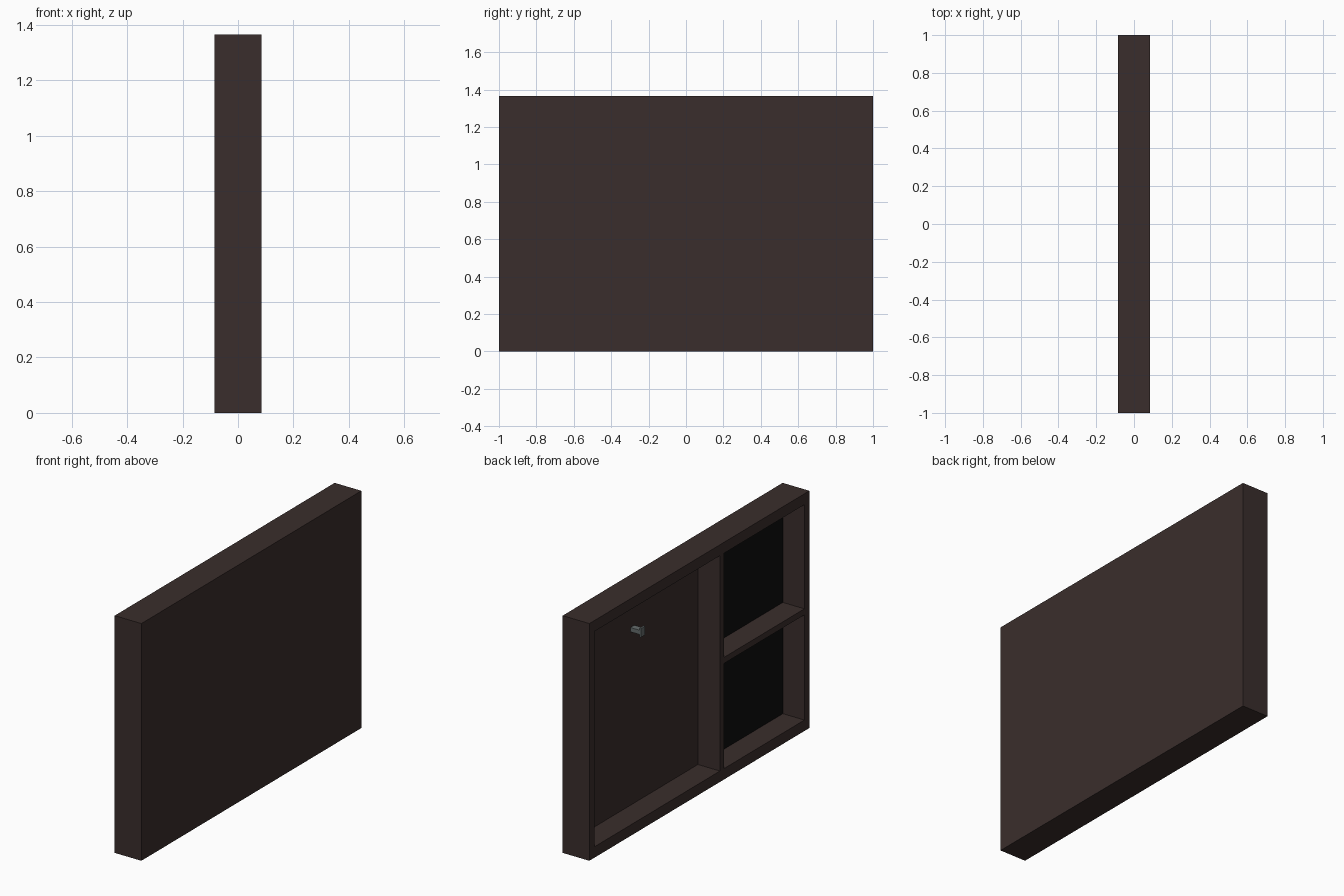
import bpy

if "Cube" in bpy.data.objects:
    bpy.data.objects.remove(bpy.data.objects["Cube"])

W, H, D = 1.0, 1.365, 0.085      # half width (y), height (z), half depth (x)
FY, FZ = 0.045, 0.063            # frame thickness at the sides / top and bottom
BACK = 0.055                     # inner face of the back panel


def material(name, rgb):
    m = bpy.data.materials.new(name)
    m.diffuse_color = (*rgb, 1)
    m.use_nodes = True
    m.node_tree.nodes["Principled BSDF"].inputs["Base Color"].default_value = m.diffuse_color
    return m


wood = material("dark_wood", (0.042, 0.027, 0.025))
black = material("black_lining", (0.004, 0.004, 0.004))
metal = material("metal", (0.13, 0.15, 0.15))


def box(name, x, y, z, mat):
    bpy.ops.mesh.primitive_cube_add(
        size=1, location=[(a + b) / 2 for a, b in (x, y, z)])
    o = bpy.context.object
    o.name = name
    o.scale = [b - a for a, b in (x, y, z)]
    bpy.ops.object.transform_apply(location=False, rotation=False, scale=True)
    o.data.materials.append(mat)
    return o


# Back panel and outer frame, open towards -x
box("back_panel", (BACK, D), (-W, W), (0, H), wood)
box("bottom_rail", (-D, BACK), (-W, W), (0, FZ), wood)
box("top_rail", (-D, BACK), (-W, W), (H - FZ, H), wood)
for side, y in (("left", (W - FY, W)), ("right", (-W, -W + FY))):
    box(side + "_side", (-D, BACK), y, (FZ, H - FZ), wood)

# Dividers: one upright, one shelf in the narrow bay
box("upright_divider", (-D, BACK), (-0.225, -0.187), (FZ, H - FZ), wood)
box("shelf", (-D, BACK), (-W + FY, -0.225), (0.668, 0.703), wood)

# Black linings behind the two small compartments
for name, z in (("lower_lining", (FZ, 0.668)), ("upper_lining", (0.703, H - FZ))):
    box(name, (BACK - 0.003, BACK), (-W + FY, -0.225), z, black)

# Coat peg in the wide bay
box("peg_arm", (0.0, BACK), (0.39, 0.425), (1.06, 1.085), metal)
box("peg_plate", (-0.01, 0.0), (0.385, 0.425), (1.045, 1.095), metal)
